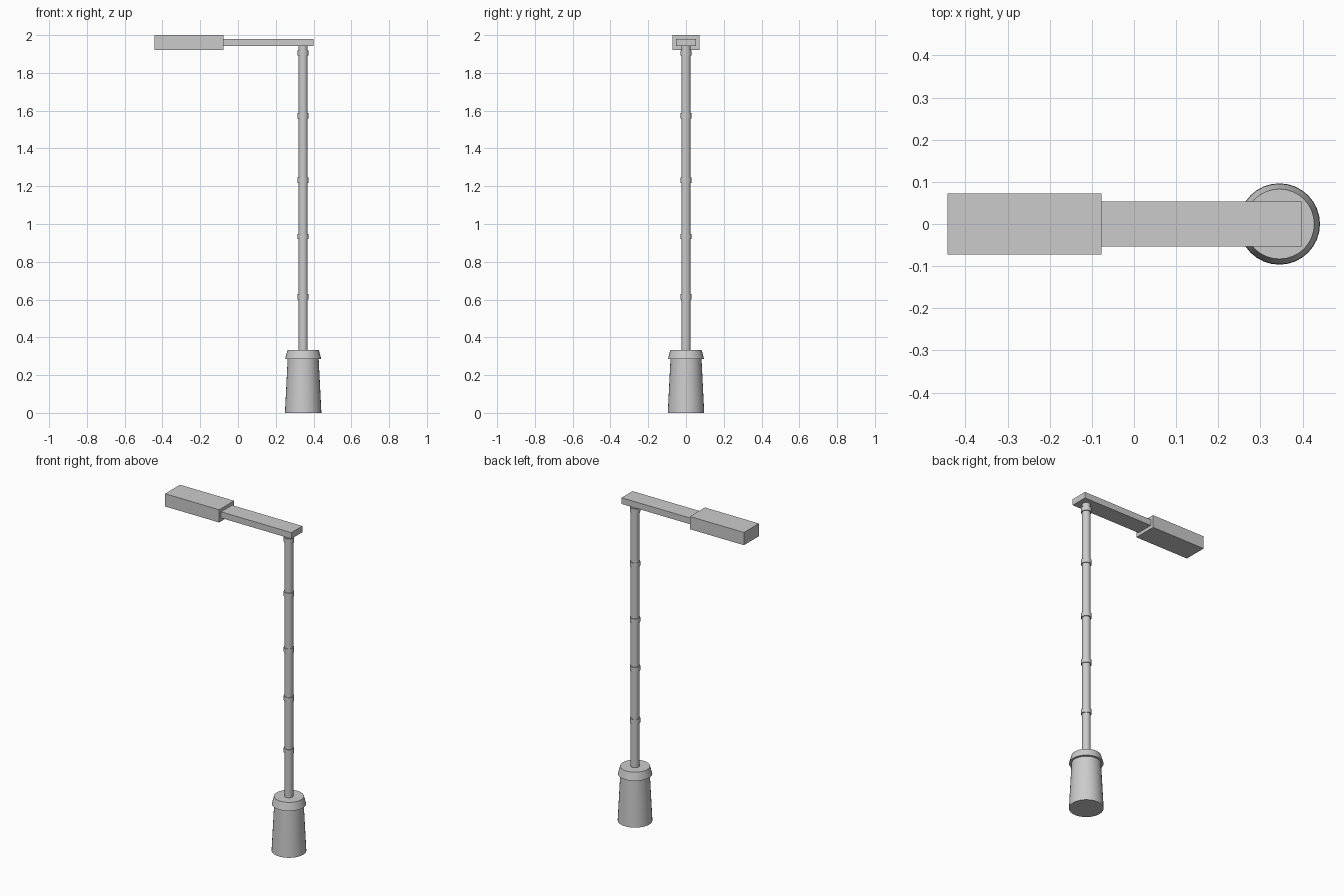
import bpy, bmesh, math

if "Cube" in bpy.data.objects:
    bpy.data.objects.remove(bpy.data.objects["Cube"])

POLE_X = 0.345


def lathe(name, profile, sides=32):
    """Solid of revolution about the pole axis from (radius, z) points, capped at both ends."""
    bm = bmesh.new()
    rings = []
    for r, z in profile:
        rings.append([bm.verts.new((r * math.cos(2 * math.pi * i / sides),
                                    r * math.sin(2 * math.pi * i / sides), z))
                      for i in range(sides)])
    for low, high in zip(rings, rings[1:]):
        for i in range(sides):
            j = (i + 1) % sides
            bm.faces.new((low[i], low[j], high[j], high[i]))
    bm.faces.new(rings[0][::-1])
    bm.faces.new(rings[-1])
    bmesh.ops.recalc_face_normals(bm, faces=bm.faces[:])
    obj = add_object(name, bm)
    obj.location.x = POLE_X
    bpy.context.view_layer.objects.active = obj
    obj.select_set(True)
    bpy.ops.object.shade_smooth_by_angle(angle=math.radians(30))
    obj.select_set(False)
    return obj


def box(name, x0, x1, half_y, z0, z1):
    bm = bmesh.new()
    bmesh.ops.create_cube(bm, size=1)
    bmesh.ops.scale(bm, vec=(x1 - x0, 2 * half_y, z1 - z0), verts=bm.verts)
    obj = add_object(name, bm)
    obj.location = ((x0 + x1) / 2, 0, (z0 + z1) / 2)
    return obj


def add_object(name, bm):
    mesh = bpy.data.meshes.new(name)
    bm.to_mesh(mesh)
    bm.free()
    obj = bpy.data.objects.new(name, mesh)
    bpy.context.collection.objects.link(obj)
    return obj


# Tapered base with an overhanging cap
lathe("base", [(0.0965, 0), (0.082, 0.288)])
lathe("base_cap", [(0.0955, 0.286), (0.083, 0.333)])

# Pole and its ring collars
lathe("pole", [(0.024, 0.32), (0.024, 1.945)])
for n, z in enumerate((0.615, 0.934, 1.231, 1.573, 1.905), 1):
    lathe(f"collar_{n}", [(0.029, z - 0.014), (0.029, z + 0.014)])

# Horizontal arm and lamp head
box("arm", -0.09, 0.399, 0.053, 1.942, 1.98)
box("lamp_head", -0.443, -0.077, 0.072, 1.922, 2.0)
